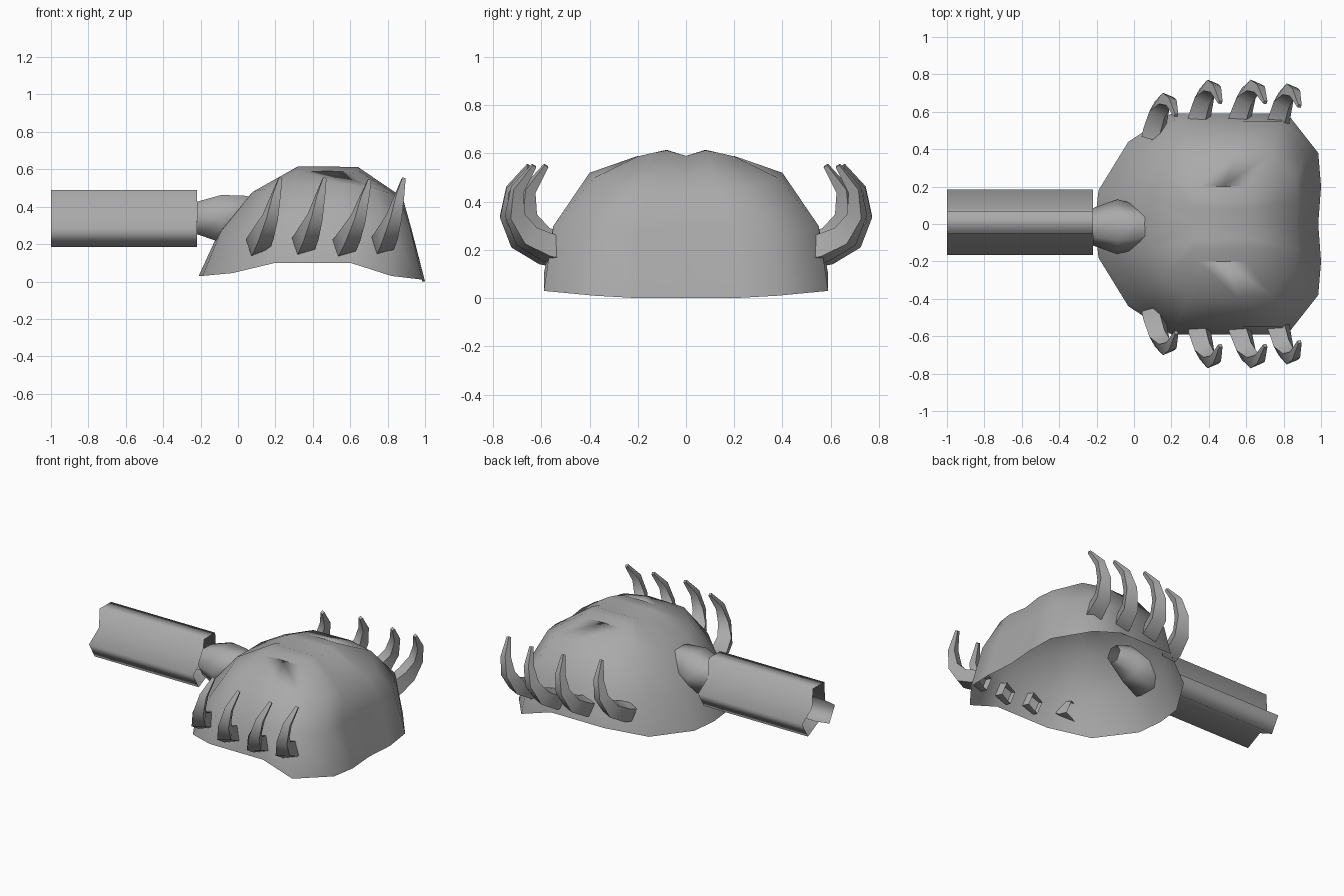
import bpy, bmesh, math
from mathutils import Vector

if "Cube" in bpy.data.objects:
    bpy.data.objects.remove(bpy.data.objects["Cube"])

grey = bpy.data.materials.new("dark_grey")
grey.diffuse_color = (.4, .4, .4, 1)
grey.use_nodes = True
grey.node_tree.nodes["Principled BSDF"].inputs["Base Color"].default_value = grey.diffuse_color


def finish(name, bm, angle=180, mirror=False):
    me = bpy.data.meshes.new(name)
    bm.to_mesh(me)
    bm.free()
    me.materials.append(grey)
    ob = bpy.data.objects.new(name, me)
    bpy.context.collection.objects.link(ob)
    if mirror:
        m = ob.modifiers.new("mirror", 'MIRROR')
        m.use_axis = (False, True, False)
        m.use_clip = True
    bpy.ops.object.select_all(action='DESELECT')
    bpy.context.view_layer.objects.active = ob
    ob.select_set(True)
    bpy.ops.object.shade_smooth_by_angle(angle=math.radians(angle))
    return ob


def loft(bm, rings, closed=True):
    """Bridge successive rings of points; returns the vertex rings."""
    vs = [[bm.verts.new(p) for p in r] for r in rings]
    n = len(rings[0])
    for a, b in zip(vs, vs[1:]):
        for j in range(n if closed else n - 1):
            k = (j + 1) % n
            bm.faces.new((b[j], b[k], a[k], a[j]))
    return vs


# domed shell, open below: half rings from rear centre to front centre
rim = [(-.21, 0, .03), (-.19, .18, .03), (-.03, .44, .045), (.2, .59, .1),
       (.6, .59, .1), (.82, .59, .03), (.985, .38, .01), (1, .2, 0), (.985, 0, 0)]
waist = [(-.10, 0, .27), (-.09, .17, .27), (.04, .38, .28), (.22, .55, .3),
         (.58, .55, .3), (.79, .55, .3), (.92, .35, .29), (.925, .2, .29), (.915, 0, .29)]
shoulder = [(.07, 0, .47), (.08, .13, .48), (.15, .28, .495), (.29, .39, .52),
            (.56, .4, .52), (.73, .38, .5), (.86, .25, .455), (.88, .14, .45), (.87, 0, .44)]
crown = [(.32, 0, .59), (.32, .08, .615), (.325, .14, .602), (.34, .2, .588),
         (.48, .2, .59), (.6, .2, .588), (.63, .14, .602), (.64, .08, .613), (.64, 0, .59)]
bm = bmesh.new()
top = loft(bm, [rim, waist, shoulder, crown], closed=False)[-1]
for f in ((8, 7, 1, 0), (7, 6, 2, 1), (6, 5, 3, 2), (5, 4, 3)):
    bm.faces.new([top[i] for i in f])
finish("shell", bm, mirror=True)

# curved four-sided claws along each side: (x, y, z, radius)
path = [(-.01, .53, .195, .066), (.0, .58, .205, .068), (.025, .68, .255, .062),
        (.06, .73, .345, .046), (.085, .72, .45, .032), (.11, .65, .55, .013)]
for i, (ox, oy, oz, lean) in enumerate([(.11, -.07, 0, 1.05), (.352, 0, 0, 1),
                                        (.57, 0, -.01, 1.2), (.775, -.02, 0, 1.0)]):
    pts = [Vector((ox + x * lean, oy + y, oz + z)) for x, y, z, r in path]
    rings = []
    for j, p in enumerate(pts):
        t = (pts[min(j + 1, 5)] - pts[max(j - 1, 0)]).normalized()
        u = Vector((1, 0, 0))
        u = (u - t * u.dot(t)).normalized()
        v = t.cross(u)
        r = path[j][3]
        angles = [math.tau * k / 4 + .45 for k in range(4)]
        rings.append([p + u * r * math.cos(a) + v * r * math.sin(a) for a in angles])
    bm = bmesh.new()
    bm.faces.new(loft(bm, rings)[-1])
    bmesh.ops.recalc_face_normals(bm, faces=bm.faces)
    finish(f"claw_{i + 1}", bm, 80, mirror=True)

# faceted neck bulb running through the rear wall: (x, z, radius)
bm = bmesh.new()
rings = []
for x, z, r in ((-.22, .34, .1), (-.09, .335, .147), (.03, .36, .115), (.15, .385, .06)):
    rings.append([(x, -.015 + r * math.cos(math.tau * k / 6),
                   z + r * math.sin(math.tau * k / 6)) for k in range(6)])
loft(bm, rings)
bmesh.ops.recalc_face_normals(bm, faces=bm.faces)
finish("neck", bm)

# three-ridged open beam
bm = bmesh.new()
section = []
corner, half = math.hypot(.167, .06), math.atan2(.06, .167)
for k in range(3):
    a0 = math.pi / 2 + k * math.tau / 3
    for r, da in ((corner, -half), (corner, half), (.08, math.pi / 3)):
        section.append((.01 + r * math.cos(a0 + da), .321 + r * math.sin(a0 + da)))
loft(bm, [[(x, y, z) for y, z in section] for x in (-1, -.22)])
bmesh.ops.recalc_face_normals(bm, faces=bm.faces)
finish("beam", bm)
